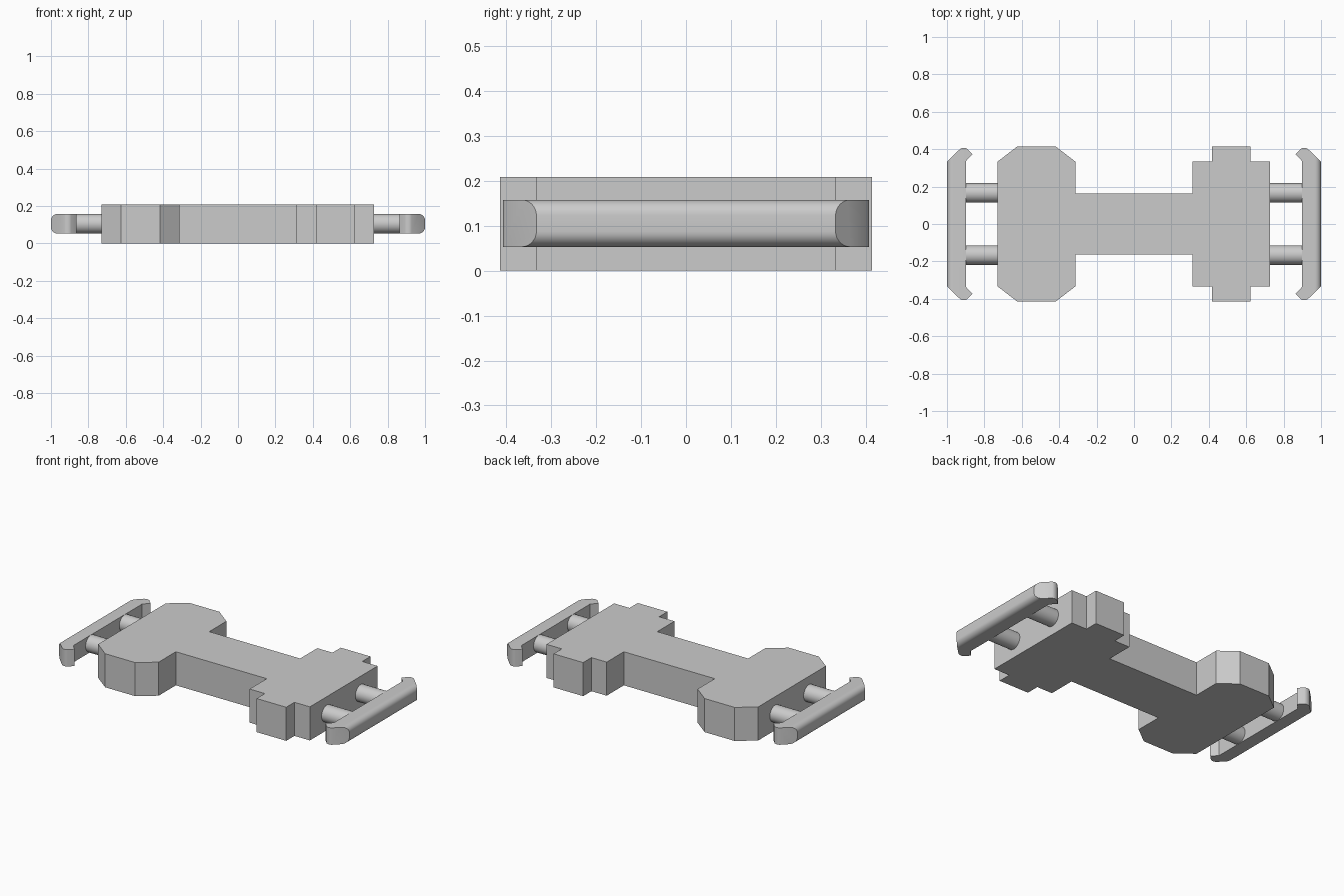
import bpy, bmesh
from math import pi, radians

if "Cube" in bpy.data.objects:
    bpy.data.objects.remove(bpy.data.objects["Cube"])


def extrude_outline(name, pts, z0, z1, round_x=None, radius=0.0):
    """Extrude a plan outline; optionally round the horizontal edges lying on x = round_x."""
    bm = bmesh.new()
    face = bm.faces.new([bm.verts.new((x, y, z0)) for x, y in pts])
    top = bmesh.ops.extrude_face_region(bm, geom=[face])["geom"]
    for v in top:
        if isinstance(v, bmesh.types.BMVert):
            v.co.z = z1
    bmesh.ops.recalc_face_normals(bm, faces=bm.faces)
    if round_x is not None:
        edges = [e for e in bm.edges
                 if all(abs(v.co.x - round_x) < 1e-5 for v in e.verts)
                 and abs(e.verts[0].co.z - e.verts[1].co.z) < 1e-5]
        bmesh.ops.bevel(bm, geom=edges, offset=radius, segments=8,
                        profile=0.5, affect='EDGES')
    mesh = bpy.data.meshes.new(name)
    bm.to_mesh(mesh)
    bm.free()
    obj = bpy.data.objects.new(name, mesh)
    bpy.context.collection.objects.link(obj)
    return obj


def smooth(obj):
    bpy.ops.object.select_all(action='DESELECT')
    obj.select_set(True)
    bpy.context.view_layer.objects.active = obj
    bpy.ops.object.shade_smooth_by_angle(angle=radians(30))


def mirror_y(half):
    return half + [(x, -y) for x, y in reversed(half)]


# Body: chamfered left block, narrow neck, stepped right block
body_half = [(-0.73, 0.333), (-0.625, 0.414), (-0.418, 0.414), (-0.313, 0.333),
             (-0.313, 0.164), (0.313, 0.164), (0.313, 0.333), (0.418, 0.333),
             (0.418, 0.414), (0.622, 0.414), (0.622, 0.333), (0.728, 0.333)]
extrude_outline("body", mirror_y(body_half), 0.0, 0.209)

# Bumpers with hooked ends, plus two round pegs joining each to the body
bumper_half = [(0.897, 0.338), (0.863, 0.373), (0.892, 0.402), (0.902, 0.407),
               (0.918, 0.407), (0.928, 0.403), (1.0, 0.333)]
for side, label in ((-1, "left"), (1, "right")):
    outline = [(side * x, y) for x, y in mirror_y(bumper_half)]
    smooth(extrude_outline(label + "_bumper", outline, 0.053, 0.158,
                           round_x=side, radius=0.035))
    for y, end in ((-0.166, "front"), (0.166, "back")):
        bpy.ops.mesh.primitive_cylinder_add(
            vertices=32, radius=0.052, depth=0.19,
            location=(side * 0.812, y, 0.1055), rotation=(0, pi / 2, 0))
        peg = bpy.context.object
        peg.name = f"{label}_{end}_peg"
        smooth(peg)
